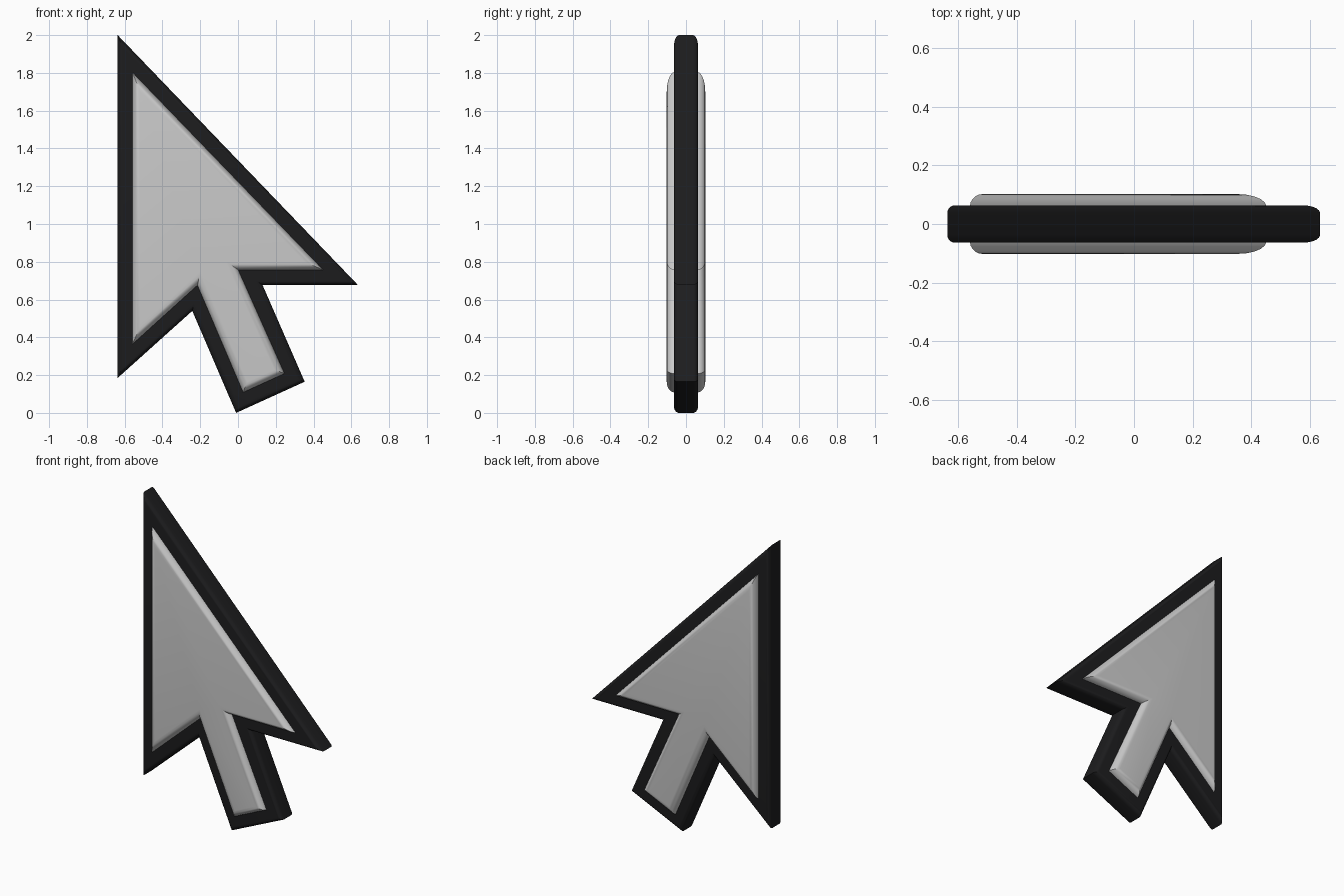
import bpy, bmesh, math
from mathutils import Vector

if "Cube" in bpy.data.objects:
    bpy.data.objects.remove(bpy.data.objects["Cube"])


def inset(points, d):
    """Mitred inward offset of a clockwise outline."""
    result = []
    n = len(points)
    for i in range(n):
        p = Vector(points[i])
        e1 = (p - Vector(points[i - 1])).normalized()
        e2 = (Vector(points[(i + 1) % n]) - p).normalized()
        n1, n2 = Vector((e1.y, -e1.x)), Vector((e2.y, -e2.x))
        result.append(p + (n1 + n2) * d / (1 + n1.dot(n2)))
    return result


def rounded_plate(name, outline, half, radius, steps=5):
    """Plate in the xz plane with rounded front and back rims."""
    bm = bmesh.new()
    quarter = [(radius * (1 - math.cos(a)), half - radius * (1 - math.sin(a)))
               for a in (math.pi / 2 * k / steps for k in range(steps + 1))]
    section = [(d, -y) for d, y in reversed(quarter)] + quarter
    rings = [[bm.verts.new((p.x, y, p.y)) for p in inset(outline, d)]
             for d, y in section]
    n = len(outline)
    for a, b in zip(rings, rings[1:]):
        for i in range(n):
            j = (i + 1) % n
            bm.faces.new((a[i], a[j], b[j], b[i]))
    bm.faces.new(rings[0])
    bm.faces.new(rings[-1])
    bmesh.ops.recalc_face_normals(bm, faces=bm.faces)
    mesh = bpy.data.meshes.new(name)
    bm.to_mesh(mesh)
    bm.free()
    ob = bpy.data.objects.new(name, mesh)
    bpy.context.collection.objects.link(ob)
    bpy.ops.object.select_all(action='DESELECT')
    ob.select_set(True)
    bpy.context.view_layer.objects.active = ob
    bpy.ops.object.shade_smooth_by_angle(angle=math.radians(30))
    return ob


# Black border of the arrow
border = rounded_plate("arrow_border", [
    (-0.637, 2.0), (0.635, 0.677), (0.13, 0.677), (0.353, 0.165),
    (-0.01, 0.0), (-0.242, 0.54), (-0.637, 0.185)], 0.064, 0.026)
black = bpy.data.materials.new("black")
black.diffuse_color = (0.012, 0.012, 0.013, 1)
black.use_nodes = True
black.node_tree.nodes["Principled BSDF"].inputs["Base Color"].default_value = black.diffuse_color
border.data.materials.append(black)

# Grey fill, standing proud of the border on both faces
rounded_plate("arrow_fill", [
    (-0.56, 1.805), (0.452, 0.757), (0.002, 0.757), (0.247, 0.208),
    (0.027, 0.108), (-0.215, 0.675), (-0.56, 0.362)], 0.102, 0.042)
